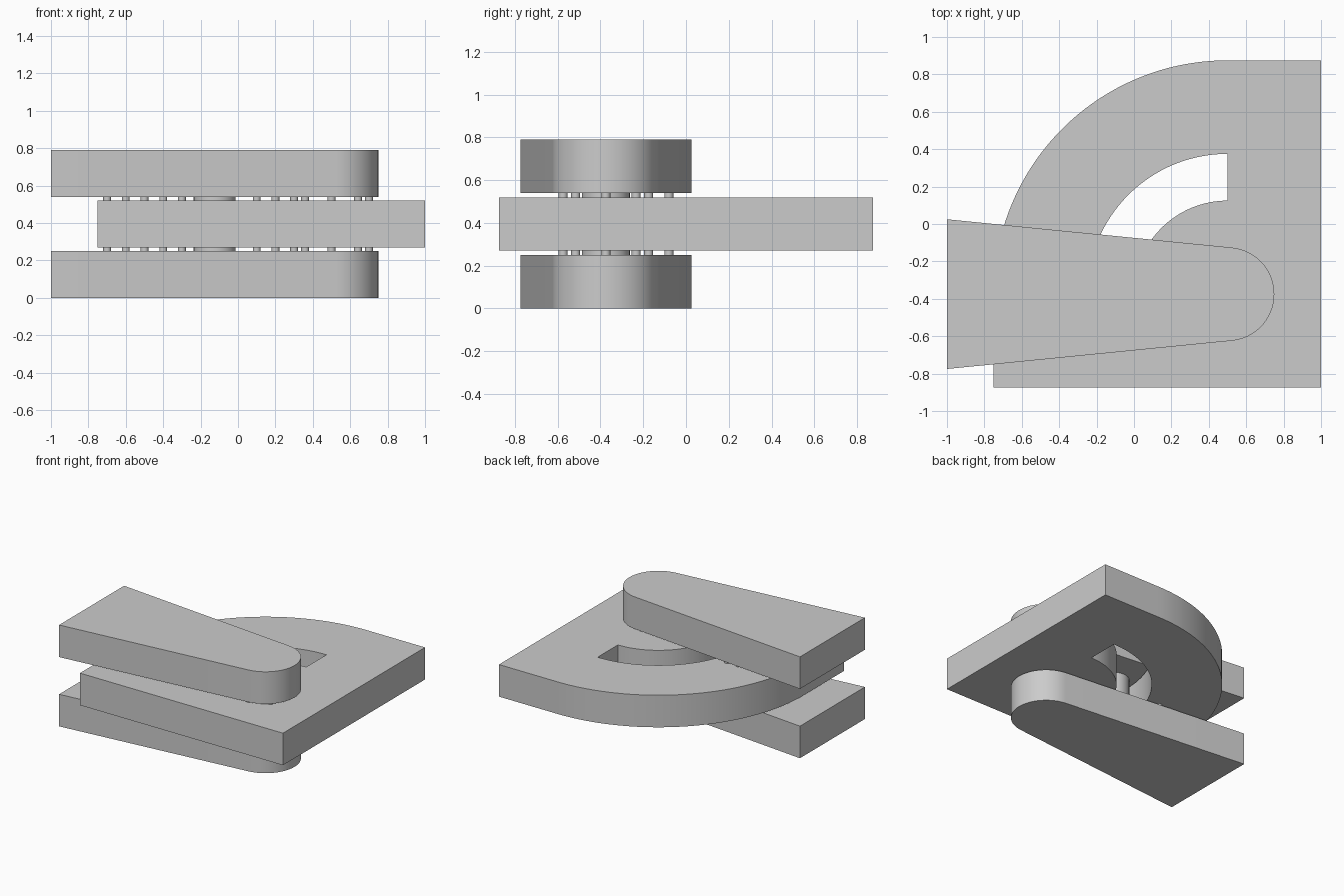
import bpy
import bmesh
from math import cos, sin, radians
from mathutils import Vector

if "Cube" in bpy.data.objects:
    bpy.data.objects.remove(bpy.data.objects["Cube"], do_unlink=True)

PIVOT = (0.5, -0.375)
THICK = 0.25
GAP = 0.02
PLATE_Z = THICK + GAP
UPPER_Z = PLATE_Z + THICK + GAP

grey = bpy.data.materials.new("plain grey")
grey.use_nodes = True
grey.diffuse_color = (0.6, 0.6, 0.6, 1)
grey.node_tree.nodes["Principled BSDF"].inputs["Base Color"].default_value = (0.6, 0.6, 0.6, 1)


def arc(centre, radius, start, end, steps):
    angles = [radians(start + (end - start) * i / steps) for i in range(steps + 1)]
    return [(centre[0] + radius * cos(a), centre[1] + radius * sin(a)) for a in angles]


def slab(name, loops, z, height):
    """Extrude one outline, with optional hole outlines, upwards from z."""
    bm = bmesh.new()
    for loop in loops:
        verts = [bm.verts.new((x, y, z)) for x, y in loop]
        for a, b in zip(verts, verts[1:] + verts[:1]):
            bm.edges.new((a, b))
    bmesh.ops.remove_doubles(bm, verts=bm.verts[:], dist=0.0005)
    bmesh.ops.triangle_fill(bm, edges=bm.edges[:], use_beauty=True, normal=(0, 0, 1))
    result = bmesh.ops.extrude_face_region(bm, geom=bm.faces[:], use_keep_orig=True)
    top = [g for g in result["geom"] if isinstance(g, bmesh.types.BMVert)]
    bmesh.ops.translate(bm, verts=top, vec=Vector((0, 0, height)))
    bmesh.ops.recalc_face_normals(bm, faces=bm.faces[:])
    mesh = bpy.data.meshes.new(name)
    bm.to_mesh(mesh)
    bm.free()
    mesh.materials.append(grey)
    mesh.shade_smooth()
    mesh.set_sharp_from_angle(angle=radians(30))
    obj = bpy.data.objects.new(name, mesh)
    bpy.context.collection.objects.link(obj)
    return obj


# Curved plate with an arc slot around the pivot
outline = [(-0.75, -0.875), (1, -0.875), (1, 0.875)] + arc(PIVOT, 1.25, 90, 180, 48)
slot_end = (PIVOT[0] - 0.625, PIVOT[1])
slot = (arc(PIVOT, 0.75, 90, 180, 32) + arc(slot_end, 0.125, 180, 360, 16)
        + arc(PIVOT, 0.5, 180, 90, 32))
slab("slotted_plate", [outline, slot], PLATE_Z, THICK)

# Matching tapered arms below and above the plate
arm = [(-1, 0.025), (-1, -0.775)] + arc(PIVOT, 0.25, -84.5, 84.5, 40)
slab("lower_arm", [arm], 0, THICK)
slab("upper_arm", [arm], UPPER_Z, THICK)

# Guide pin running through the slot
slab("guide_pin", [arc(slot_end, 0.1125, 0, 360, 32)], THICK, UPPER_Z - THICK)

# Small rollers: ring at the pivot, centre row and a pair by the back edge
spots = arc(PIVOT, 0.2, 0, 315, 7)
spots += [(PIVOT[0] - d / 10, PIVOT[1]) for d in (3, 4, 8, 9, 10, 11, 12)]
spots += [(-0.3, -0.08), (-0.4, -0.08)]
for level, z in (("lower", THICK), ("upper", PLATE_Z + THICK)):
    for i, spot in enumerate(spots):
        slab(f"{level}_roller_{i + 1}", [arc(spot, 0.021, 0, 360, 16)], z, GAP)
